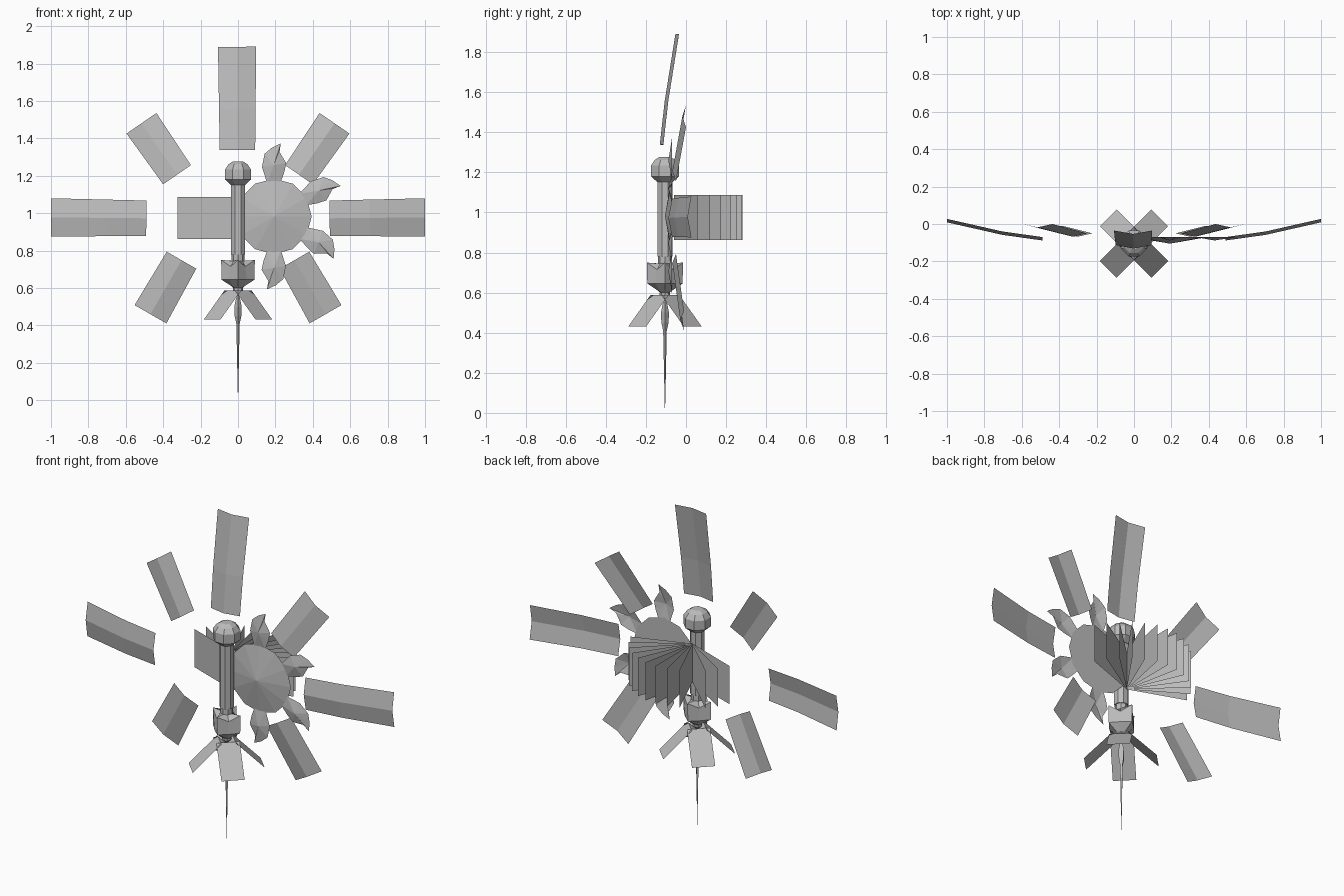
import bpy, bmesh
from math import sin, cos, pi, radians
from mathutils import Vector

old = bpy.data.objects.get("Cube")
if old:
    bpy.data.objects.remove(old, do_unlink=True)

GREY = (0.5, 0.5, 0.5, 1)
mat = bpy.data.materials.new("plain_grey")
mat.use_nodes = True
mat.diffuse_color = GREY
mat.node_tree.nodes["Principled BSDF"].inputs["Base Color"].default_value = GREY

AXIS_Y = -0.105   # depth of the staff axis


def make(name, verts, faces, solid=False, forward=False):
    bm = bmesh.new()
    vs = [bm.verts.new(v) for v in verts]
    for f in faces:
        bm.faces.new([vs[i] for i in f])
    bm.normal_update()
    if solid:
        bmesh.ops.recalc_face_normals(bm, faces=bm.faces)
    if forward:
        bmesh.ops.reverse_faces(bm, faces=[f for f in bm.faces if f.normal.y > 0])
    me = bpy.data.meshes.new(name)
    bm.to_mesh(me)
    bm.free()
    me.materials.append(mat)
    ob = bpy.data.objects.new(name, me)
    bpy.context.collection.objects.link(ob)
    return ob


def lathe(name, rings, sides=8, turn=0.0):
    """Rings are (radius, z), or (axis radius, diagonal radius, axis z, diagonal z)."""
    verts = []
    for ring in rings:
        ra, rd, za, zd = ring if len(ring) == 4 else (ring[0], ring[0], ring[1], ring[1])
        for i in range(sides):
            a = 2 * pi * i / sides + turn
            r, z = (rd, zd) if i % 2 else (ra, za)
            verts.append((r * cos(a), AXIS_Y + r * sin(a), z))
    faces = [(k * sides + i, k * sides + (i + 1) % sides,
              (k + 1) * sides + (i + 1) % sides, (k + 1) * sides + i)
             for k in range(len(rings) - 1) for i in range(sides)]
    last = (len(rings) - 1) * sides
    faces += [tuple(range(sides)), tuple(range(last, last + sides))]
    return make(name, verts, faces, solid=True)


# Staff: shaft, pommel, lobed guard and needle
lathe("shaft", [(0.04, 0.78), (0.04, 1.17)], turn=pi / 8)
lathe("pommel", [(0.042, 1.152), (0.075, 1.18), (0.075, 1.235), (0.055, 1.262),
                 (0.03, 1.277)], turn=pi / 8)
lathe("guard", [(0.034, 0.81), (0.034, 0.745), (0.09, 0.055, 0.75, 0.715),
                (0.088, 0.066, 0.645, 0.645), (0.035, 0.035, 0.61, 0.605),
                (0.018, 0.595)])
lathe("neck_bead", [(0.012, 0.61), (0.026, 0.6), (0.026, 0.588), (0.012, 0.575)])
lathe("needle", [(0.012, 0.59), (0.008, 0.56), (0.02, 0.5), (0.018, 0.45),
                 (0.009, 0.41), (0.0005, 0.0)], sides=4)

# Four sloping vanes under the guard
for i in range(4):
    a = pi / 4 + i * pi / 2
    out, side = Vector((cos(a), sin(a), 0)), Vector((-sin(a), cos(a), 0))
    hub = Vector((0, AXIS_Y, 0))
    verts = [hub + out * r + side * w + Vector((0, 0, z))
             for r, z in ((0.0, 0.575), (0.04, 0.587), (0.195, 0.432))
             for w in (-0.063, 0.063)]
    make(f"vane_{i + 1}", verts, [(2, 4, 5, 3)])
    rim = [hub + out * r + side * w + Vector((0, 0, z))
           for r, z in ((0.01, 0.567), (0.04, 0.587)) for w in (-0.04, 0.04)]
    make(f"vane_bracket_{i + 1}", rim, [(0, 2, 3, 1)])


# Creased panels: a bent strip with its middle pushed forward
def panel(name, inner, outer, half, stations, crease=0.018):
    a, b = Vector(inner), Vector(outer)
    d = (b - a).normalized()
    n = Vector((-d.y, d.x))
    verts = []
    for t, y in stations:
        c = a.lerp(b, t)
        for s in (-1, 0, 1):
            p = c + n * s * half * (0.93 + 0.07 * t)
            verts.append((p.x, y - (crease if s == 0 else 0), p.y))
    faces = [(k * 3 + j, k * 3 + j + 1, k * 3 + j + 4, k * 3 + j + 3)
             for k in range(len(stations) - 1) for j in range(2)]
    make(name, verts, faces, forward=True)


panel("top_panel", (-0.003, 1.338), (-0.005, 1.89), 0.102,
      [(0, -0.113), (0.4, -0.088), (1, -0.035)])
for label, s in (("left", 1), ("right", -1)):
    panel(f"side_panel_{label}", (0.49 * s, 0.973), (1.0 * s, 0.978), 0.102,
          [(0, -0.07), (0.42, -0.04), (1, 0.027)])
    panel(f"upper_panel_{label}", (0.326 * s, 1.206), (0.516 * s, 1.481), 0.097,
          [(0, -0.05), (1, 0.0)])
    panel(f"lower_panel_{label}", (0.302 * s, 0.749), (0.468 * s, 0.46), 0.098,
          [(0, -0.05), (1, -0.01)])

# Fan of upright pages hinged behind the shaft
HINGE_Y, REACH, PAGES = -0.06, 0.343, 13
for i in range(PAGES):
    a = radians(20 + 140 * i / (PAGES - 1))
    tip = (REACH * cos(a), HINGE_Y + REACH * sin(a))
    make(f"page_{i + 1}", [(0, HINGE_Y, 0.862), (*tip, 0.862),
                           (*tip, 1.087), (0, HINGE_Y, 1.087)], [(0, 1, 2, 3)])

# Sun disc: a shallow faceted cone facing forward
SUN_X, SUN_Z, RIM_Y, SIDES = 0.192, 0.983, -0.07, 12
rim = [(SUN_X + 0.202 * cos(2 * pi * i / SIDES), RIM_Y,
        SUN_Z + 0.202 * sin(2 * pi * i / SIDES)) for i in range(SIDES)]
make("sun_disc", rim + [(SUN_X, AXIS_Y, SUN_Z)],
     [(i, (i + 1) % SIDES, SIDES) for i in range(SIDES)] + [tuple(range(SIDES))],
     solid=True)

# Curled flames around the outer half of the sun (sideways, outward)
FLAME = [(-0.037, 0.18), (-0.064, 0.265), (-0.05, 0.335), (-0.01, 0.368), (0.037, 0.39),
         (0.03, 0.345), (0.066, 0.285), (0.055, 0.235), (0.035, 0.18)]
for i in range(4):
    a = radians(90 - 60 * i)
    out, side = Vector((cos(a), 0, sin(a))), Vector((sin(a), 0, -cos(a)))
    base = Vector((SUN_X, RIM_Y, SUN_Z))
    verts = [base + side * t + out * r for t, r in FLAME]
    verts.append(base + out * 0.275 + Vector((0, -0.018, 0)))
    n = len(FLAME)
    make(f"sun_flame_{i + 1}", verts, [(k, (k + 1) % n, n) for k in range(n)], forward=True)
